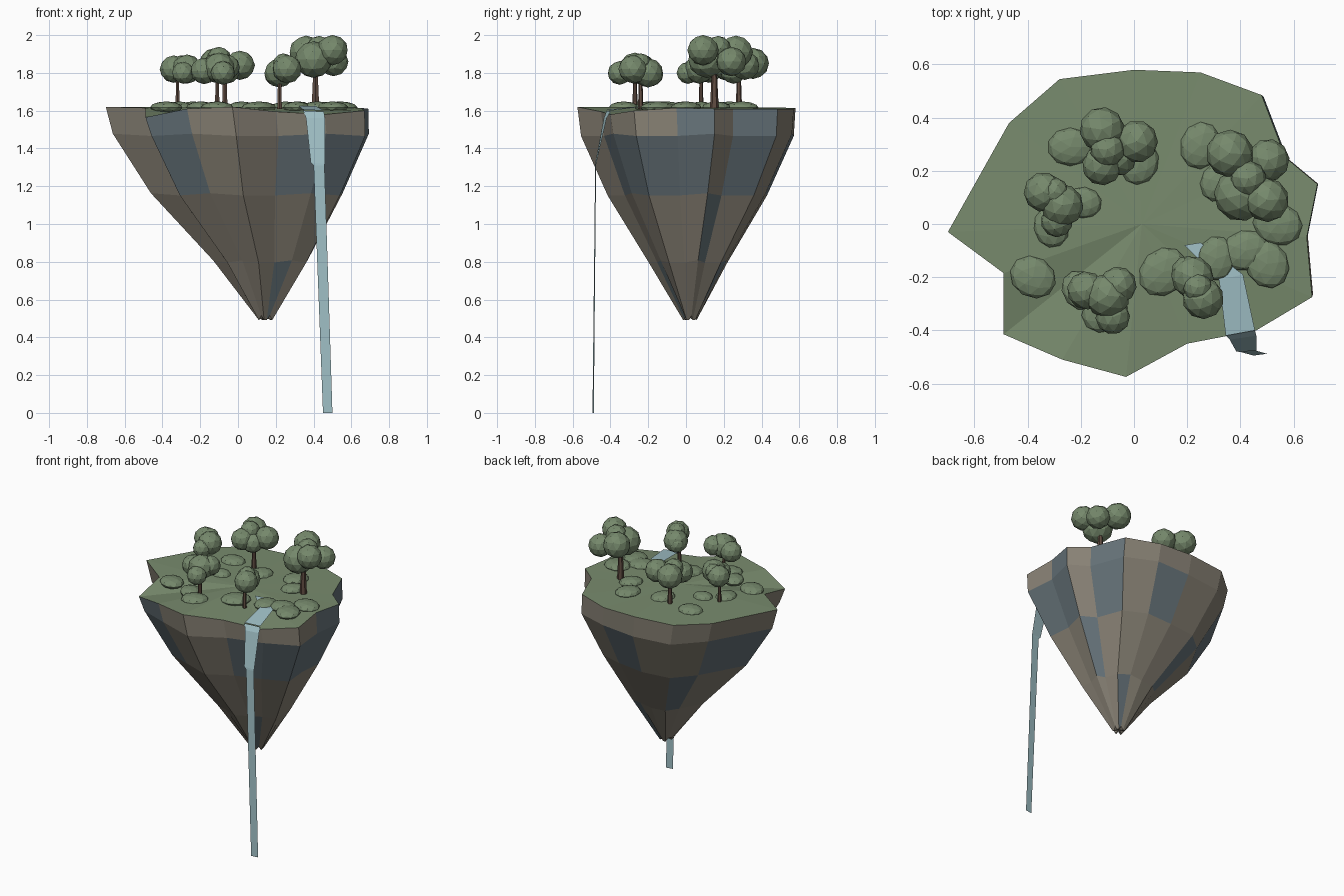
import bpy, bmesh, math
from mathutils import Vector, Matrix

if "Cube" in bpy.data.objects:
    bpy.data.objects.remove(bpy.data.objects["Cube"])


def material(name, rgb):
    m = bpy.data.materials.new(name)
    m.diffuse_color = (*rgb, 1)
    m.use_nodes = True
    m.node_tree.nodes["Principled BSDF"].inputs["Base Color"].default_value = m.diffuse_color
    return m


GRASS = material("grass_green", (0.19, 0.26, 0.155))
LEAF = material("leaf_green", (0.18, 0.25, 0.15))
ROCK = material("rock_brown", (0.25, 0.225, 0.18))
SLATE = material("slate_grey", (0.135, 0.175, 0.195))
WATER = material("water_blue", (0.36, 0.54, 0.58))
BARK = material("bark_brown", (0.12, 0.075, 0.055))


def finish(bm, name, *mats):
    me = bpy.data.meshes.new(name)
    bm.to_mesh(me)
    bm.free()
    for m in mats:
        me.materials.append(m)
    ob = bpy.data.objects.new(name, me)
    bpy.context.collection.objects.link(ob)
    return ob


def blob(bm, centre, scale, spin=0.0):
    mat = (Matrix.Translation(centre) @ Matrix.Rotation(spin, 4, 'Z')
           @ Matrix.Diagonal((*scale, 1)))
    bmesh.ops.create_icosphere(bm, subdivisions=2, radius=1, matrix=mat)


# Island rim, counter-clockwise from the left point
RIM = [(-.70, -.03, 1.62), (-.49, -.185, 1.615), (-.49, -.415, 1.565), (-.27, -.51, 1.61),
       (-.03, -.575, 1.62), (.20, -.45, 1.595), (.46, -.40, 1.58), (.67, -.275, 1.60),
       (.65, -.05, 1.615), (.69, .15, 1.61), (.57, .25, 1.61), (.48, .485, 1.61),
       (.25, .57, 1.61), (0, .58, 1.615), (-.28, .545, 1.615), (-.47, .38, 1.615)]
N = len(RIM)

# Grass cap
bm = bmesh.new()
edge = [bm.verts.new(p) for p in RIM]
mid = bm.verts.new((.03, 0, 1.62))
for i in range(N):
    bm.faces.new((mid, edge[i], edge[(i + 1) % N]))
finish(bm, "grass_top", GRASS)

# Rock underside: shrinking rings that drift towards an off-centre tip
LEVELS = [(1.47, .975, .02, .005), (1.155, .73, .05, .005),
          (.80, .36, .12, .01), (.50, .062, .14, .02)]
SLATE_CELLS = {(2, 0), (2, 1), (5, 1), (6, 1), (7, 1), (8, 0), (8, 1), (10, 0), (10, 1),
               (9, 2), (12, 1), (15, 1), (14, 2), (5, 3), (11, 3)}
bm = bmesh.new()
rings = [[bm.verts.new(p) for p in RIM]]
for k, (z, s, dx, dy) in enumerate(LEVELS):
    wob = .015 if k == 3 else .008
    rings.append([bm.verts.new((x * s + dx, y * s + dy, z + wob * math.cos(i * 2.1)))
                  for i, (x, y, _) in enumerate(RIM)])
for k in range(len(LEVELS)):
    for i in range(N):
        j = (i + 1) % N
        f = bm.faces.new((rings[k][i], rings[k + 1][i], rings[k + 1][j], rings[k][j]))
        f.material_index = 1 if (i, k) in SLATE_CELLS else 0
tip = bm.verts.new((.14, .02, .505))
for i in range(N):
    bm.faces.new((tip, rings[-1][(i + 1) % N], rings[-1][i]))
finish(bm, "rock_cliffs", ROCK, SLATE)


# Water: pairs of left and right points joined into a strip
def strip(name, pairs):
    bm = bmesh.new()
    rows = [[bm.verts.new(p) for p in pair] for pair in pairs]
    for a, b in zip(rows, rows[1:]):
        bm.faces.new((a[0], b[0], b[1], a[1]))
    finish(bm, name, WATER)


strip("stream", [((.19, -.08, 1.625), (.25, -.07, 1.625)),
                 ((.32, -.21, 1.626), (.41, -.19, 1.626)),
                 ((.345, -.42, 1.605), (.455, -.40, 1.60))])
strip("waterfall", [((.345, -.42, 1.60), (.455, -.40, 1.595)),
                    ((.36, -.435, 1.56), (.46, -.42, 1.56)),
                    ((.385, -.48, 1.325), (.46, -.475, 1.32)),
                    ((.40, -.481, 1.31), (.458, -.476, 1.31)),
                    ((.45, -.495, 0), (.50, -.488, 0))])

# Low bushes: x, y, radius
BUSHES = [(-.24, .29, .085), (.25, .295, .09), (-.38, -.20, .09), (.11, -.18, .10),
          (.50, -.15, .095), (.42, -.10, .09), (.31, -.13, .085), (.54, 0, .095),
          (.32, .16, .08), (-.20, -.25, .08), (-.11, -.33, .09), (-.31, -.01, .08),
          (-.19, .08, .07), (.02, .23, .085)]
bm = bmesh.new()
for n, (x, y, r) in enumerate(BUSHES):
    blob(bm, (x, y, 1.617), (r, r * .85, .032), n * 1.3)
finish(bm, "bushes", LEAF)

# Trees: trunk base, trunk radius, canopy blobs (x, y, z, radius)
TREES = [
    ((-.32, .08), .010, [(-.34, .12, 1.82, .075), (-.27, .07, 1.82, .08),
                         (-.29, .01, 1.80, .06), (-.30, .12, 1.84, .055)]),
    ((-.11, -.27), .011, [(-.18, -.25, 1.81, .072), (-.10, -.27, 1.825, .085),
                          (-.08, -.35, 1.80, .065), (-.06, -.23, 1.83, .07)]),
    ((-.07, .28), .013, [(-.12, .355, 1.85, .085), (.01, .31, 1.84, .08),
                         (-.12, .22, 1.83, .075), (-.10, .28, 1.875, .065),
                         (-.06, .25, 1.81, .07)]),
    ((.22, -.24), .011, [(.22, -.20, 1.80, .08), (.26, -.28, 1.82, .078),
                         (.20, -.18, 1.79, .06), (.24, -.24, 1.85, .055)]),
    ((.41, .15), .018, [(.36, .265, 1.91, .09), (.505, .24, 1.86, .08),
                        (.40, .11, 1.87, .10), (.50, .09, 1.92, .083),
                        (.43, .17, 1.93, .068)]),
]
for t, ((x, y), r, blobs) in enumerate(TREES, 1):
    bm = bmesh.new()
    bmesh.ops.create_cone(bm, cap_ends=True, segments=6, radius1=r * 1.3, radius2=r * .75,
                          depth=.20, matrix=Matrix.Translation((x, y, 1.71)))
    finish(bm, f"tree_trunk_{t}", BARK)
    bm = bmesh.new()
    for n, (bx, by, bz, br) in enumerate(blobs):
        blob(bm, (bx, by, bz), (br, br, br * .97), n * 1.7 + t)
    finish(bm, f"tree_canopy_{t}", LEAF)
